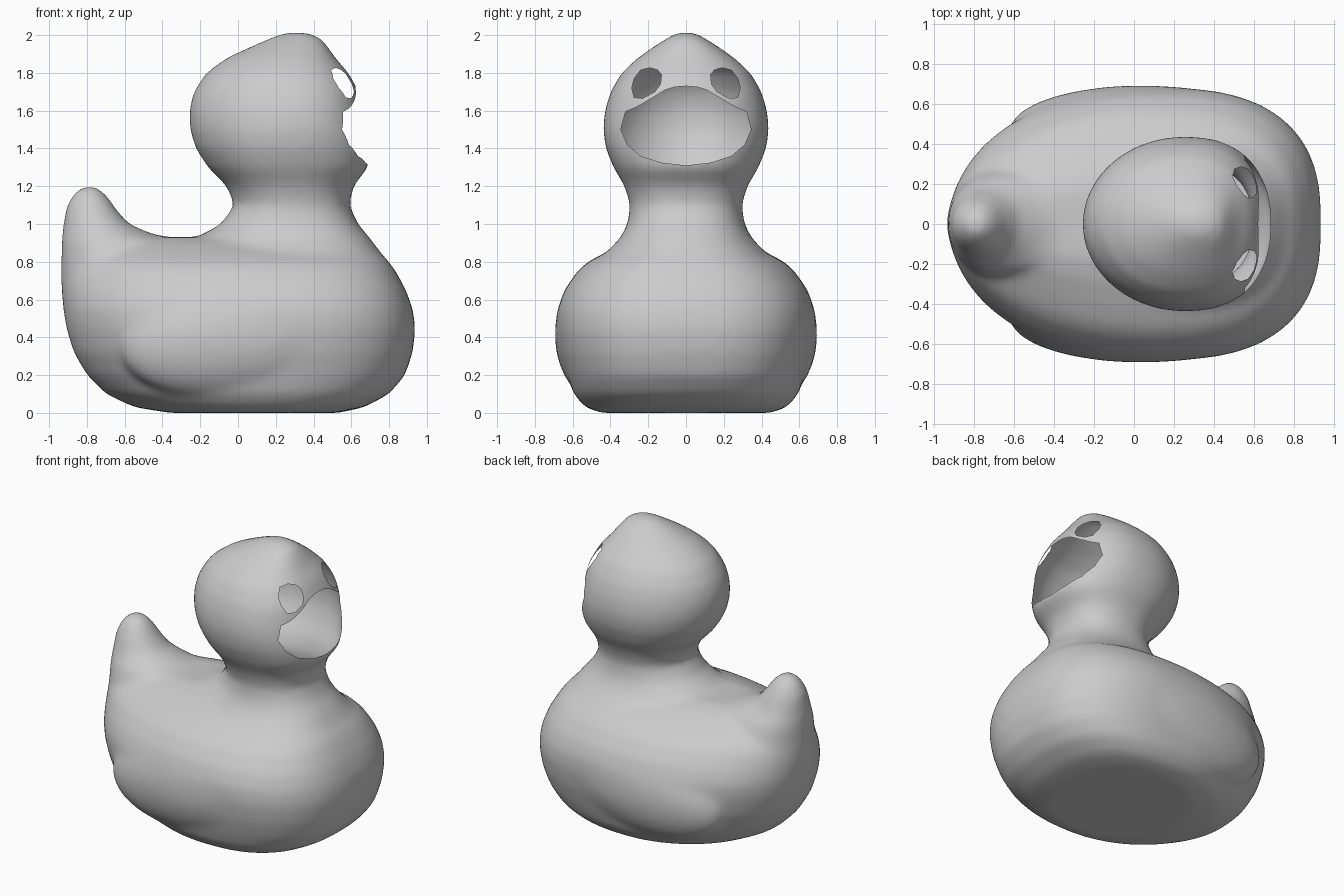
import bpy, bmesh, math
from mathutils import Matrix
from mathutils.bvhtree import BVHTree

if "Cube" in bpy.data.objects:
    bpy.data.objects.remove(bpy.data.objects["Cube"])

grey = bpy.data.materials.new("plain grey")
grey.use_nodes = True
colour = (0.6, 0.6, 0.6, 1)
grey.diffuse_color = colour
grey.node_tree.nodes["Principled BSDF"].inputs["Base Color"].default_value = colour

SIDES = 64


def power(value, exponent):
    return math.copysign(abs(value) ** exponent, value)


def ring(bm, front_power, z, back, front, half_width, widest, rear_power):
    """Egg-shaped level section: boxier at the front, pinched or round behind."""
    verts = []
    for i in range(SIDES):
        a = math.tau * i / SIDES
        c, s = math.cos(a), math.sin(a)
        e = 2 / (front_power if c > 0 else rear_power)
        reach = front - widest if c > 0 else widest - back
        verts.append(bm.verts.new((widest + reach * power(c, e), half_width * power(s, e), z)))
    return verts


def loft(bm, front_power, sections):
    """Skin a stack of sections and close both ends."""
    rings = [ring(bm, front_power, *s) for s in sections]
    for low, high in zip(rings, rings[1:]):
        for i in range(SIDES):
            j = (i + 1) % SIDES
            bm.faces.new((low[i], low[j], high[j], high[i]))
    bm.faces.new(rings[0][::-1])
    bm.faces.new(rings[-1])


def make_object(name, bm):
    mesh = bpy.data.meshes.new(name)
    bmesh.ops.recalc_face_normals(bm, faces=bm.faces)
    bm.to_mesh(mesh)
    bm.free()
    obj = bpy.data.objects.new(name, mesh)
    bpy.context.collection.objects.link(obj)
    return obj


def apply(obj, kind, **settings):
    mod = obj.modifiers.new(kind, kind)
    for key, value in settings.items():
        setattr(mod, key, value)
    bpy.ops.object.modifier_apply(modifier=mod.name)


# Each section: height, back, front, half width, widest x, rear roundness
body = [
    (0, -.36, .53, .45, .1, 2), (.03, -.55, .67, .535, .1, 2), (.1, -.7, .8, .595, .1, 2),
    (.2, -.8, .885, .63, .1, 2.05), (.32, -.87, .925, .665, .1, 2.1), (.45, -.91, .94, .685, .1, 2.1),
    (.55, -.925, .925, .68, .1, 2.1), (.65, -.935, .89, .645, .1, 2), (.75, -.94, .835, .575, .1, 1.9),
    (.8, -.94, .8, .52, .1, 1.8), (.85, -.935, .75, .425, .1, 1.7), (.9, -.93, .6, .31, .1, 1.6),
    (.93, -.9, .5, .19, .1, 1.6),
]
tail = [
    (.6, -.91, -.1, .33, -.6, 2), (.75, -.935, -.15, .3, -.63, 2), (.85, -.935, -.22, .265, -.66, 2),
    (.92, -.935, -.32, .23, -.69, 2), (.95, -.93, -.46, .2, -.72, 2), (1, -.925, -.575, .17, -.75, 2),
    (1.08, -.915, -.645, .135, -.77, 2), (1.15, -.88, -.69, .095, -.78, 2),
    (1.2, -.83, -.745, .045, -.79, 2),
]
neck_and_head = [
    (.75, -.32, .8, .45, .28, 2), (.85, -.3, .755, .42, .28, 2), (.93, -.22, .695, .345, .28, 2),
    (1, -.09, .635, .31, .28, 2), (1.1, -.02, .59, .295, .28, 2), (1.2, -.06, .61, .325, .27, 2),
    (1.3, -.16, .69, .385, .25, 2), (1.4, -.225, .695, .425, .25, 2), (1.5, -.255, .68, .44, .25, 2),
    (1.6, -.26, .66, .43, .25, 2), (1.7, -.235, .64, .4, .25, 2), (1.8, -.17, .585, .342, .25, 2),
    (1.88, -.06, .515, .255, .26, 2), (1.94, .07, .475, .17, .28, 2), (1.985, .17, .44, .1, .3, 2),
    (2.015, .25, .37, .045, .31, 2),
]

bm = bmesh.new()
loft(bm, 2.65, body)
loft(bm, 2, tail)
loft(bm, 2.4, neck_and_head)

# Folded wings swelling softly from the flanks
for side in (-1, 1):
    place = (Matrix.Translation((.04, side * .47, .42)) @ Matrix.Rotation(-.14, 4, "Y")
             @ Matrix.Diagonal((.67, .225, .34, 1)))
    bmesh.ops.create_uvsphere(bm, u_segments=48, v_segments=24, radius=1, matrix=place)

duck = make_object("duck_shell", bm)
bpy.context.view_layer.objects.active = duck
duck.select_set(True)
apply(duck, "REMESH", mode="VOXEL", voxel_size=.022)
apply(duck, "SMOOTH", factor=.5, iterations=18)

# Openings for the bill and the eyes
bill_half = [(0, 1.73), (.06, 1.725), (.11, 1.71), (.2, 1.655), (.27, 1.615), (.32, 1.595),
             (.345, 1.5), (.31, 1.42), (.24, 1.36), (.13, 1.325), (0, 1.31)]
bill = bill_half + [(-y, z) for y, z in bill_half[-2:0:-1]]
eye = [(.13, 1.79), (.15, 1.815), (.19, 1.827), (.24, 1.815), (.275, 1.77), (.287, 1.72),
       (.275, 1.67), (.23, 1.665), (.165, 1.7), (.135, 1.74)]

for outline in (bill, eye, [(-y, z) for y, z in eye]):
    bm = bmesh.new()
    face = bm.faces.new([bm.verts.new((.4, y, z)) for y, z in outline])
    grown = bmesh.ops.extrude_face_region(bm, geom=[face])["geom"]
    bmesh.ops.translate(bm, vec=(.6, 0, 0), verts=[v for v in grown if isinstance(v, bmesh.types.BMVert)])
    cutter = make_object("opening_cutter", bm)
    cutter.hide_render = True
    apply(duck, "BOOLEAN", object=cutter, operation="DIFFERENCE", solver="EXACT")

    # Remove the walls left by the cut so the shell stays thin and hollow
    bm = bmesh.new()
    bm.from_mesh(cutter.data)
    tree = BVHTree.FromBMesh(bm)
    bm.free()
    bm = bmesh.new()
    bm.from_mesh(duck.data)
    walls = [f for f in bm.faces
             if tree.find_nearest(f.calc_center_median())[3] < 1e-4
             and all(tree.find_nearest(v.co)[3] < 1e-4 for v in f.verts)]
    bmesh.ops.delete(bm, geom=walls, context="FACES")
    bm.to_mesh(duck.data)
    bm.free()
    bpy.data.objects.remove(cutter)

duck.data.materials.append(grey)
bpy.ops.object.shade_smooth_by_angle(angle=math.radians(60))
